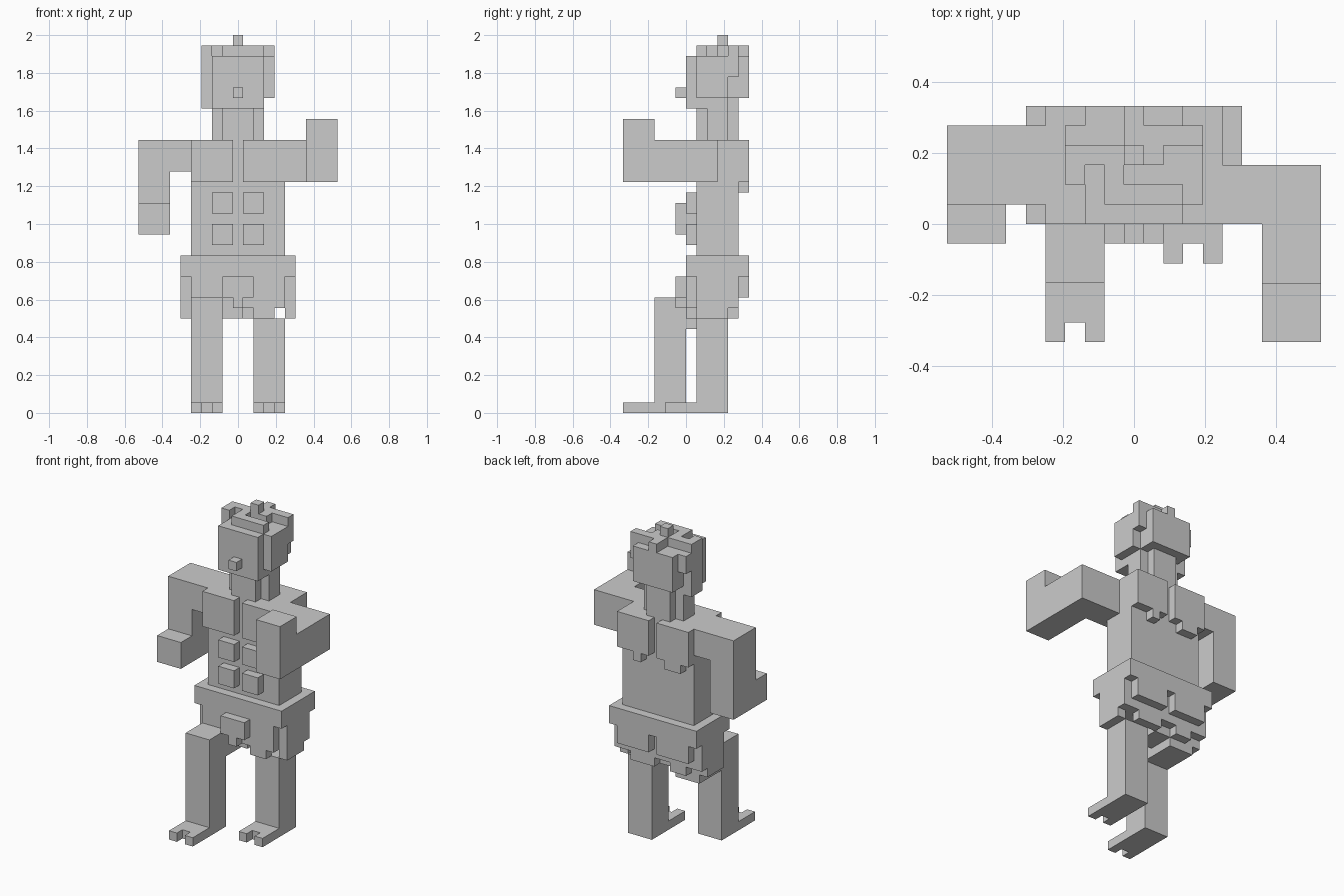
import bpy, bmesh
from mathutils import Matrix, Vector

if "Cube" in bpy.data.objects:
    bpy.data.objects.remove(bpy.data.objects["Cube"])

V = 1 / 18  # one voxel


def part(name, *boxes):
    """One object from boxes (x0, x1, y0, y1, z0, z1), in voxels."""
    bm = bmesh.new()
    for x0, x1, y0, y1, z0, z1 in boxes:
        size = Vector((x1 - x0, y1 - y0, z1 - z0)) * V
        mid = Vector((x0 + x1, y0 + y1, z0 + z1)) * V / 2
        bmesh.ops.create_cube(bm, size=1, matrix=Matrix.Translation(mid) @ Matrix.Diagonal((*size, 1)))
    me = bpy.data.meshes.new(name)
    bm.to_mesh(me)
    bm.free()
    ob = bpy.data.objects.new(name, me)
    bpy.context.collection.objects.link(ob)
    return ob


def leg(name, x, y, top):
    """Straight shin with a two-toed foot; x = inner left edge, y = front of shin."""
    return part(name,
                (x, x + 3, y, y + 3, 0, top),
                (x, x + 3, y - 2, y, 0, 1),
                (x, x + 1, y - 3, y - 2, 0, 1),
                (x + 2, x + 3, y - 3, y - 2, 0, 1))


# Legs: left steps forward, right stands
leg("left_leg", -4.5, -3, 11)
part("left_thigh", (-4.5, -1.5, 0, 4, 8, 11))
leg("right_leg", 1.5, 1, 9)

# Shorts: core, waistband rim, side panels and ragged hems
part("shorts",
     (-4.5, 4.5, 1, 5, 10, 15),
     (-5.5, 5.5, 0, 6, 13, 15),
     (-4.5, 4.5, 0, 1, 11, 13),
     (-4.5, -0.5, 5, 6, 11, 13),
     (0.5, 4.5, 5, 6, 11, 13))
part("shorts_sides",
     (-5.5, -4.5, 1, 5, 10, 13), (-5.5, -4.5, 1, 4, 9, 10),
     (4.5, 5.5, 1, 5, 10, 13), (4.5, 5.5, 1, 4, 9, 10))
part("shorts_hem",
     (-1.5, 0.5, 1, 4, 9, 10),
     (0.5, 4.5, 0, 1, 10, 11), (1.5, 3.5, 0, 1, 9, 10),
     (-3.5, -1.5, 4, 5, 9, 10), (0.5, 3.5, 4, 5, 9, 10))
part("shorts_front", (-1.5, 1.5, -1, 0, 11, 13), (-0.5, 0.5, -1, 0, 10, 11))

# Torso
part("torso", (-4.5, 4.5, 1, 5, 15, 26))
for side, s in (("left", -1), ("right", 1)):
    def span(a, b):
        return (min(s * a, s * b), max(s * a, s * b))
    part(side + "_chest", (*span(0.5, 4.5), 0, 1, 22, 26))
    part(side + "_abs", *[(*span(0.5, 2.5), 0, 1, z, z + 2) for z in (16, 19)])
    part(side + "_shoulder_blade", (*span(0.5, 4.5), 5, 6, 22, 26),
         (*span(1.5, 2.5 if s > 0 else 3.5), 5, 6, 21, 22))

# Arms: left hangs from a raised shoulder, right reaches forward with the fist up
part("left_arm",
     (-6.5, -4.5, 1, 5, 23, 26),
     (-9.5, -6.5, 1, 5, 17, 26),
     (-9.5, -6.5, -1, 1, 17, 20))
part("right_arm",
     (4.5, 6.5, 0, 3, 22, 26),
     (6.5, 9.5, -3, 3, 22, 26),
     (6.5, 9.5, -6, -3, 22, 28))

# Neck and head
part("neck", (-1.5, 1.5, 1, 5, 26, 30), (-2.5, 2.5, 2, 4, 26, 29))
part("head", (-2.5, 2.5, 0, 4, 29, 34), (-2.5, 2.5, 4, 5, 30, 34))
part("nose", (-0.5, 0.5, -1, 0, 30, 31))

# Hair: sides, back and uneven tufts on top
part("hair_sides",
     (-3.5, -2.5, 2, 4, 29, 34), (-3.5, -2.5, 4, 5, 32, 34),
     (2.5, 3.5, 1, 4, 30, 34), (2.5, 3.5, 4, 5, 32, 34))
part("hair_back", (-2.5, 2.5, 5, 6, 30, 34))
part("hair_top",
     (-1.5, 2.5, 1, 2, 34, 35),
     (-1.5, -0.5, 2, 3, 34, 35),
     (-3.5, -2.5, 2, 3, 34, 35),
     (-3.5, 1.5, 3, 4, 34, 35),
     (0.5, 3.5, 4, 5, 34, 35),
     (-0.5, 0.5, 4, 6, 34, 35))
part("hair_tuft", (-0.5, 0.5, 3, 4, 35, 36))
